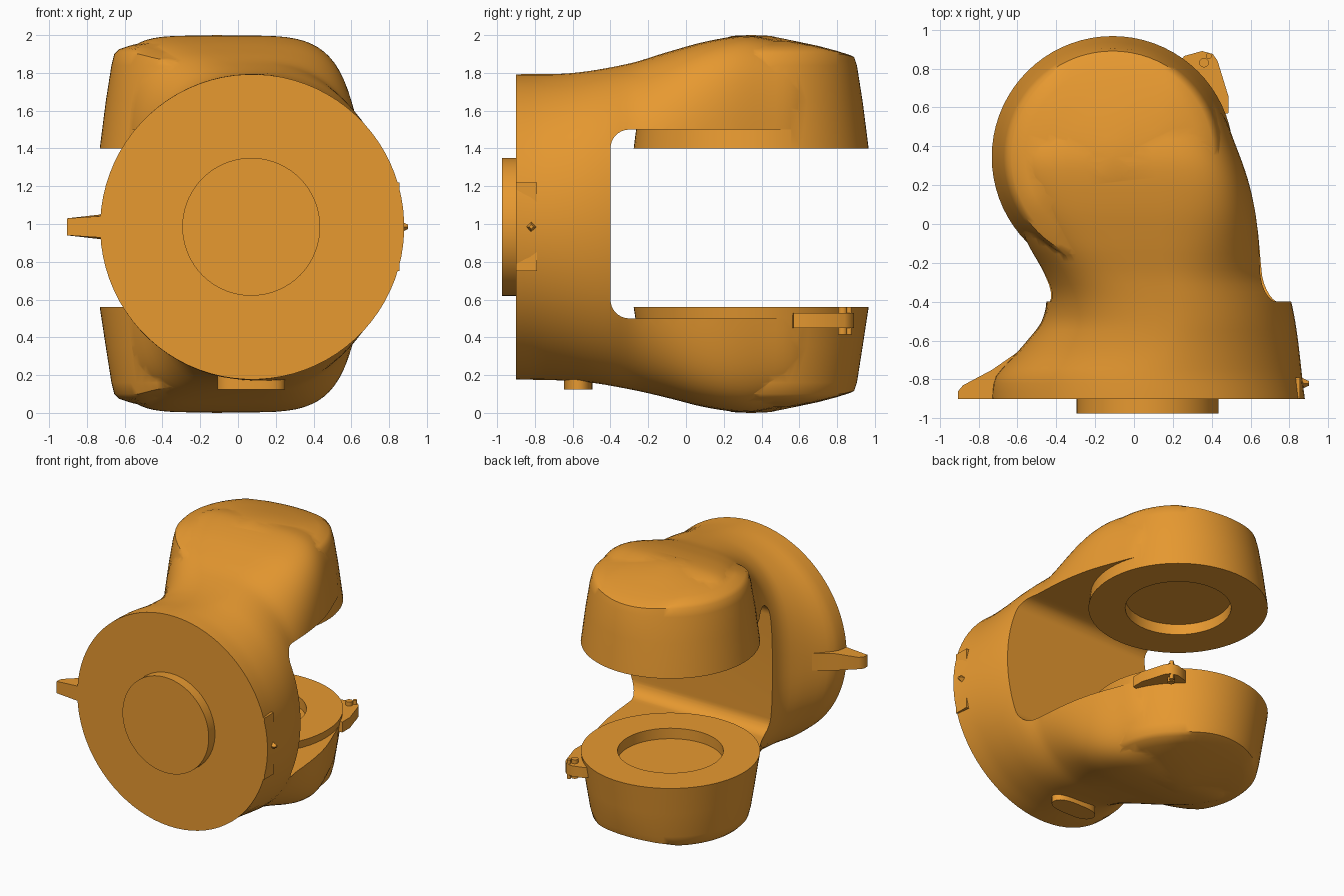
import bpy, bmesh, math

if "Cube" in bpy.data.objects:
    bpy.data.objects.remove(bpy.data.objects["Cube"])

mat = bpy.data.materials.new("orange_plastic")
mat.diffuse_color = (0.8, 0.32, 0.03, 1)
mat.use_nodes = True
mat.node_tree.nodes["Principled BSDF"].inputs["Base Color"].default_value = mat.diffuse_color


def finish(bm, name):
    bmesh.ops.recalc_face_normals(bm, faces=bm.faces)
    me = bpy.data.meshes.new(name)
    bm.to_mesh(me)
    bm.free()
    me.materials.append(mat)
    ob = bpy.data.objects.new(name, me)
    bpy.context.collection.objects.link(ob)
    return ob


def loft(rings, name):
    """Bridge equal-length closed rings and cap both ends."""
    bm = bmesh.new()
    rows = [[bm.verts.new(p) for p in r] for r in rings]
    n = len(rows[0])
    for a, b in zip(rows, rows[1:]):
        for i in range(n):
            j = (i + 1) % n
            bm.faces.new((a[i], a[j], b[j], b[i]))
    bm.faces.new(rows[0])
    bm.faces.new(rows[-1])
    return finish(bm, name)


def ring(cx, cy, r, z, n=72):
    return [(cx + r * math.cos(2 * math.pi * i / n), cy + r * math.sin(2 * math.pi * i / n), z) for i in range(n)]


def boolean(ob, tool, op):
    m = ob.modifiers.new("bool", 'BOOLEAN')
    m.operation, m.solver, m.object = op, 'EXACT', tool
    bpy.context.view_layer.objects.active = ob
    bpy.ops.object.modifier_apply(modifier=m.name)
    bpy.data.objects.remove(tool)


def curve(pts, y):
    """Smooth interpolation through (y, value) points."""
    for i in range(len(pts) - 1):
        (a, va), (b, vb) = pts[i], pts[i + 1]
        if y <= b or i == len(pts) - 2:
            t = (y - a) / (b - a)
            p, q = pts[max(i - 1, 0)], pts[min(i + 2, len(pts) - 1)]
            ma = (vb - p[1]) / (b - p[0]) * (b - a)
            mb = (q[1] - va) / (q[0] - a) * (b - a)
            return ((2*t**3 - 3*t*t + 1) * va + (t**3 - 2*t*t + t) * ma
                    + (3*t*t - 2*t**3) * vb + (t**3 - t*t) * mb)


def smooth(t):
    t = min(max(t, 0), 1)
    return t * t * (3 - 2 * t)


# fork body: round flange blending into a waisted, squarer arm section along y
left = [(-.9, -.73), (-.84, -.727), (-.78, -.71), (-.68, -.62), (-.6, -.55), (-.5, -.475), (-.37, -.45),
        (-.25, -.48), (-.1, -.555), (.15, -.655), (.35, -.68), (.6, -.57), (.75, -.42)]
right = [(-.9, .88), (-.4, .81), (-.25, .73), (-.1, .675), (.2, .6), (.4, .53), (.6, .44), (.75, .28)]
top = [(-.9, 1.793), (-.6, 1.8), (-.3, 1.85), (-.1, 1.91), (.1, 1.965), (.3, 1.997), (.5, 1.99), (.7, 1.963), (.97, 1.9)]
bottom = [(-.9, .177), (-.55, .165), (-.3, .125), (-.1, .08), (.1, .03), (.3, .003), (.5, .01), (.7, .037), (.97, .1)]
rings = []
for k in range(43):
    y = -.9 + 1.65 * k / 42
    xl, xr, zh, zl = (curve(c, y) for c in (left, right, top, bottom))
    drop = .03 * smooth((y - .3) / .3)
    cx, hw, cz, hh = (xl + xr) / 2, (xr - xl) / 2, (zh + zl) / 2, (zh - zl) / 2 - drop
    sec = []
    for i in range(80):
        a = 2 * math.pi * (i + .5) / 80
        c, s = math.cos(a), math.sin(a)
        n = 2 + 2.8 * smooth((y + .4) / .7) if c > 0 else 2 + 3.5 * smooth((y + .85) / 1.1)
        sec.append((cx + hw * math.copysign(abs(c) ** (2 / n), c), y,
                    cz + hh * math.copysign(abs(s) ** (2 / n), s)))
    rings.append(sec)
body = loft(rings, "fork_body")

# slot between the arms, with rounded inner corners
R = .1
prof = [(1.3, .5)]
for zc, a0 in ((.5 + R, 270), (1.5 - R, 180)):
    for k in range(9):
        a = math.radians(a0 - 90 * k / 8)
        prof.append((-.4 + R + R * math.cos(a), zc + R * math.sin(a)))
prof.append((1.3, 1.5))
slot = loft([[(x, y, z) for y, z in prof] for x in (-1.5, 1.5)], "slot_cutter")
slot.hide_render = True
boolean(body, slot, 'DIFFERENCE')

# tapered round arm ends whose domes follow the sloping top line, each with a bearing recess
CX, CY = -.11, .345
for sign, face in ((1, 1.4), (-1, 1.44)):
    def zz(z):
        return z if sign > 0 else 2 - z
    pts = [(.622, face), (.59, 1.65), (.56, 1.84), (.545, 1.9), (.52, 1.925), (.45, 1.948), (.35, 1.968),
           (.25, 1.983), (.1, 1.996), (.01, 2.0)]
    rows = []
    for j, (r, z) in enumerate(pts):
        rows.append([(x, y, zz(min(z, curve(top, y) - .015 * (len(pts) - j) / 3) if 1.7 < z < 1.99 else z))
                     for x, y, _ in ring(CX, CY, r, 0)])
    boolean(body, loft(rows, "arm_end"), 'UNION')
    hole = loft([ring(CX, CY, .367, zz(z)) for z in (face - .1, face + .08)], "recess_cutter")
    hole.hide_render = True
    boolean(body, hole, 'DIFFERENCE')

# round plug on the flange
plug = loft([[(x + .07, y, z + .985) for x, z, _ in ring(0, 0, .365, 0)] for y in (-.975, -.88)], "flange_plug")

# pointed side fin, thinner at its tip
fin_xy = [(-.905, -.9), (-.905, -.86), (-.88, -.83), (-.73, -.75), (-.6, -.66), (-.6, -.9)]
fin = loft([[(x, y, .985 + s * (.045 if x < -.8 else .065)) for x, y in fin_xy] for s in (-1, 1)], "side_fin")

# clip on the lower arm with two small pegs
clip_xy = [(.2, .8), (.26, .865), (.35, .89), (.405, .875), (.43, .84), (.485, .66), (.485, .57), (.4, .55)]
clip = loft([[(x, y, z) for x, y in clip_xy] for z in (.45, .53)], "arm_clip")
pegs = [loft([ring(x, y, r, z, 12) for z in (.415, .56)], "clip_peg")
        for x, y, r in ((.36, .83, .025), (.385, .865, .015))]

# latch pad and nub on the right of the flange
latch = loft([[(x, y, z) for y, z in ((-.899, .75), (-.79, .75), (-.79, 1.22), (-.899, 1.22))]
              for x in (.7, .855)], "flange_latch")
nub = loft([[(x, -.82 + r * math.cos(k * math.pi / 2), .985 + r * math.sin(k * math.pi / 2)) for k in range(4)]
            for x, r in ((.85, .035), (.9, .012))], "latch_nub")

# oval foot under the flange
foot = loft([[(.07 + .18 * math.copysign(abs(math.cos(a)) ** .6, math.cos(a)), -.57 + .075 * math.sin(a), z)
              for a in (2 * math.pi * (k + .5) / 32 for k in range(32))] for z in (.125, .24)], "lower_foot")

# smooth shading with sharp edges kept
bpy.ops.object.select_all(action='DESELECT')
for ob in (body, plug, fin, clip, latch, nub, foot, *pegs):
    ob.select_set(True)
bpy.context.view_layer.objects.active = body
bpy.ops.object.shade_smooth_by_angle(angle=math.radians(40))
